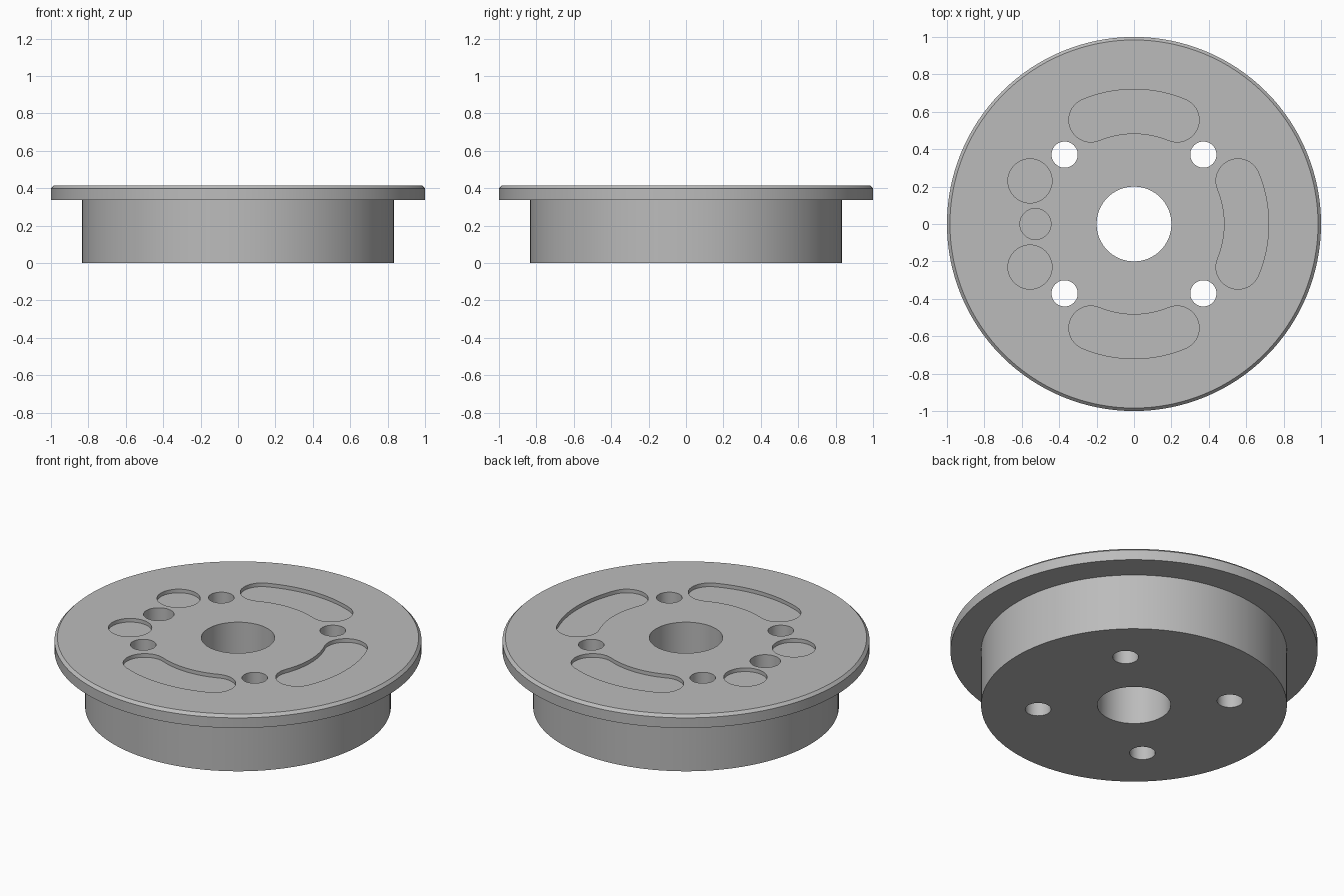
import bpy, bmesh
from math import sin, cos, pi, radians

if "Cube" in bpy.data.objects:
    bpy.data.objects.remove(bpy.data.objects["Cube"])

TOP = 0.415          # overall height
FLANGE_Z = 0.338     # underside of the flange
POCKET = 0.022       # depth of the shallow pockets
SLOT_R, SLOT_W = 0.602, 0.118
SLOT_HALF = radians(22.5)

metal = bpy.data.materials.new("grey metal")
metal.use_nodes = True
grey = (0.5, 0.5, 0.5, 1)
metal.diffuse_color = grey
metal.node_tree.nodes["Principled BSDF"].inputs["Base Color"].default_value = grey


def new_object(name, bm):
    bmesh.ops.recalc_face_normals(bm, faces=bm.faces)
    mesh = bpy.data.meshes.new(name)
    bm.to_mesh(mesh)
    bm.free()
    mesh.materials.append(metal)
    obj = bpy.data.objects.new(name, mesh)
    bpy.context.collection.objects.link(obj)
    return obj


def arc(cx, cy, r, a0, a1, n):
    return [(cx + r * cos(a0 + (a1 - a0) * i / n),
             cy + r * sin(a0 + (a1 - a0) * i / n)) for i in range(n + 1)]


def circle(cx, cy, r, n=48):
    return arc(cx, cy, r, 0, 2 * pi, n)[:-1]


def curved_slot(a):
    """Outline of an arc-shaped slot with round ends, centred on angle a."""
    lo, hi = a - SLOT_HALF, a + SLOT_HALF
    outer = arc(0, 0, SLOT_R + SLOT_W, lo, hi, 20)
    end = arc(SLOT_R * cos(hi), SLOT_R * sin(hi), SLOT_W, hi, hi + pi, 20)
    inner = arc(0, 0, SLOT_R - SLOT_W, hi, lo, 20)
    start = arc(SLOT_R * cos(lo), SLOT_R * sin(lo), SLOT_W, lo + pi, lo + 2 * pi, 20)
    return outer[:-1] + end[:-1] + inner[:-1] + start[:-1]


def prism(bm, outline, z0, z1):
    rings = [[bm.verts.new((x, y, z)) for x, y in outline] for z in (z0, z1)]
    bm.faces.new(rings[0][::-1])
    bm.faces.new(rings[1])
    n = len(outline)
    for i in range(n):
        j = (i + 1) % n
        bm.faces.new((rings[0][i], rings[0][j], rings[1][j], rings[1][i]))


# Turned hub and flange with a chamfered rim
profile = [(0.833, 0), (0.833, FLANGE_Z), (1, FLANGE_Z), (1, TOP - 0.016), (0.984, TOP)]
bm = bmesh.new()
rings = [[bm.verts.new((x, y, z)) for x, y in circle(0, 0, r, 128)] for r, z in profile]
for low, high in zip(rings, rings[1:]):
    for i in range(len(low)):
        j = (i + 1) % len(low)
        bm.faces.new((low[i], low[j], high[j], high[i]))
bm.faces.new(rings[0][::-1])
bm.faces.new(rings[-1])
hub = new_object("flanged_hub", bm)

# Through holes: centre bore and four bolt holes
cut = bmesh.new()
prism(cut, circle(0, 0, 0.2, 64), -0.1, TOP + 0.1)
for sx in (-1, 1):
    for sy in (-1, 1):
        prism(cut, circle(0.371 * sx, 0.371 * sy, 0.07), -0.1, TOP + 0.1)

# Shallow pockets: three curved slots and two round recesses
for a in (0, pi / 2, -pi / 2):
    prism(cut, curved_slot(a), TOP - POCKET, TOP + 0.1)
for a in (pi - SLOT_HALF, pi + SLOT_HALF):
    prism(cut, circle(SLOT_R * cos(a), SLOT_R * sin(a), SLOT_W), TOP - POCKET, TOP + 0.1)

# Deep blind pin hole
prism(cut, circle(-0.527, 0, 0.083), TOP - 0.2, TOP + 0.1)
cutter = new_object("hole_cutter", cut)
cutter.hide_render = True

# Cut everything in one go, then discard the cutter
bpy.context.view_layer.objects.active = hub
hub.select_set(True)
mod = hub.modifiers.new("holes", 'BOOLEAN')
mod.operation = 'DIFFERENCE'
mod.solver = 'EXACT'
mod.object = cutter
bpy.ops.object.modifier_apply(modifier=mod.name)
bpy.data.objects.remove(cutter)
bpy.ops.object.shade_smooth_by_angle(angle=radians(30))
